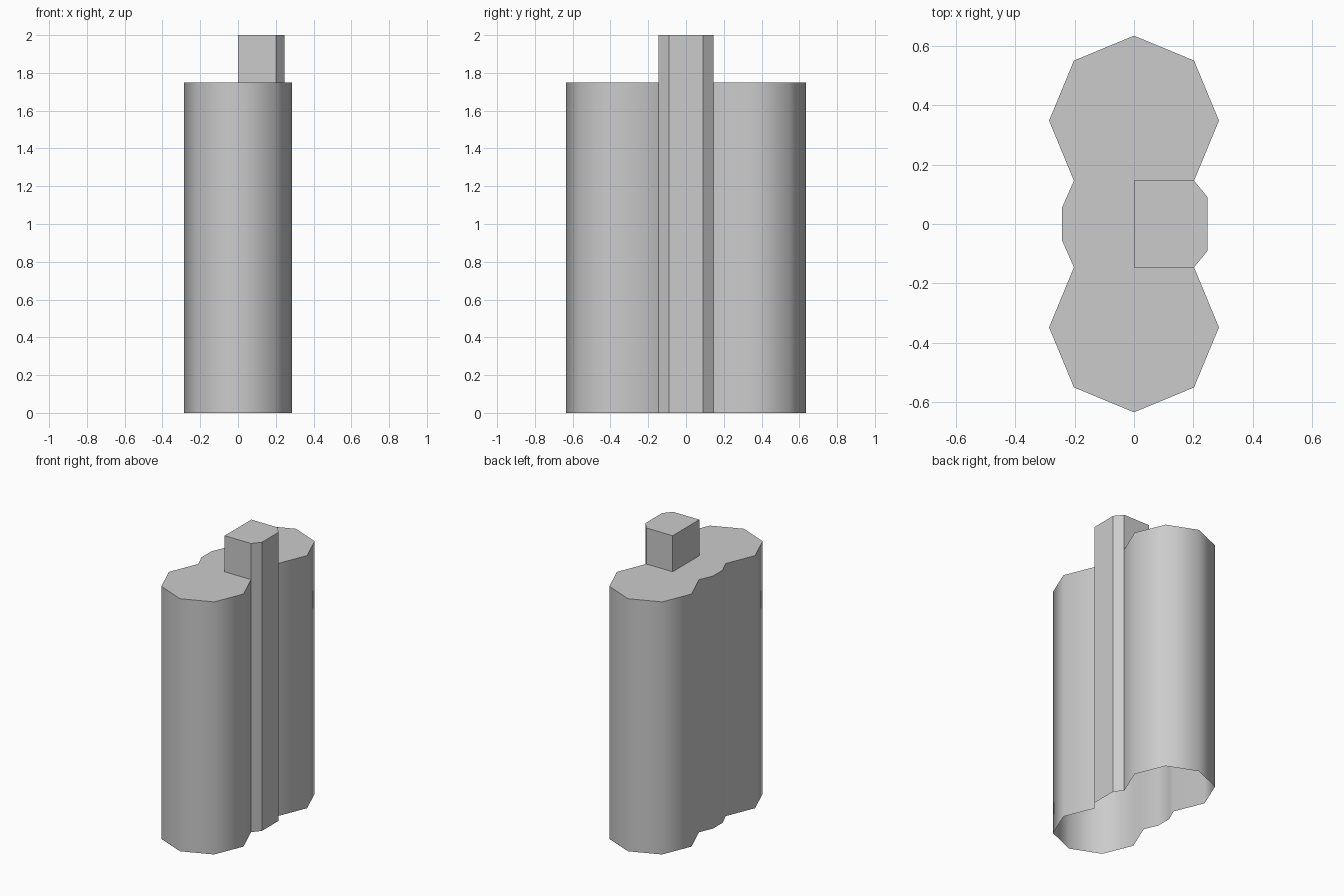
import bpy, bmesh
from math import cos, sin, radians

if "Cube" in bpy.data.objects:
    bpy.data.objects.remove(bpy.data.objects["Cube"])

R, CY = 0.286, 0.348          # octagonal lobe radius and centre offset
BODY_H, TOTAL_H = 1.75, 2.0
C = R * cos(radians(45))      # x where lobes meet the waist
W = CY - C                    # half width of the peg


def wall(bm, path, z0, z1, smooth):
    """Open strip of quads under a counter-clockwise path."""
    low = [bm.verts.new((x, y, z0)) for x, y in path]
    high = [bm.verts.new((x, y, z1)) for x, y in path]
    for i in range(len(path) - 1):
        f = bm.faces.new((low[i], low[i + 1], high[i + 1], high[i]))
        f.smooth = smooth


def cap(bm, path, z):
    bm.faces.new([bm.verts.new((x, y, z)) for x, y in path])


def finish(bm, name):
    bmesh.ops.remove_doubles(bm, verts=bm.verts, dist=0.0005)
    mesh = bpy.data.meshes.new(name)
    bm.to_mesh(mesh)
    bm.free()
    bpy.context.collection.objects.link(bpy.data.objects.new(name, mesh))


# Casing: two octagonal lobes joined by a waist, open underneath
back = [(R * cos(radians(a)), CY + R * sin(radians(a))) for a in range(-45, 226, 45)]
front = [(x, -y) for x, y in reversed(back)]
outline = back + [(-0.243, 0.054), (-0.243, -0.054)] + front
bm = bmesh.new()
wall(bm, outline, 0, BODY_H, True)
cap(bm, outline + [(0, -W), (0, W)], BODY_H)
finish(bm, "casing")

# Peg: its outer side runs the full height, its inner side stands above the casing
outer = [(C, -W), (0.247, -0.091), (0.247, 0.091), (C, W)]
inner = [(C, W), (0, W), (0, -W), (C, -W)]
bm = bmesh.new()
wall(bm, outer, 0, TOTAL_H, False)
wall(bm, inner, BODY_H, TOTAL_H, False)
cap(bm, outer + inner[1:3], TOTAL_H)
finish(bm, "peg")
